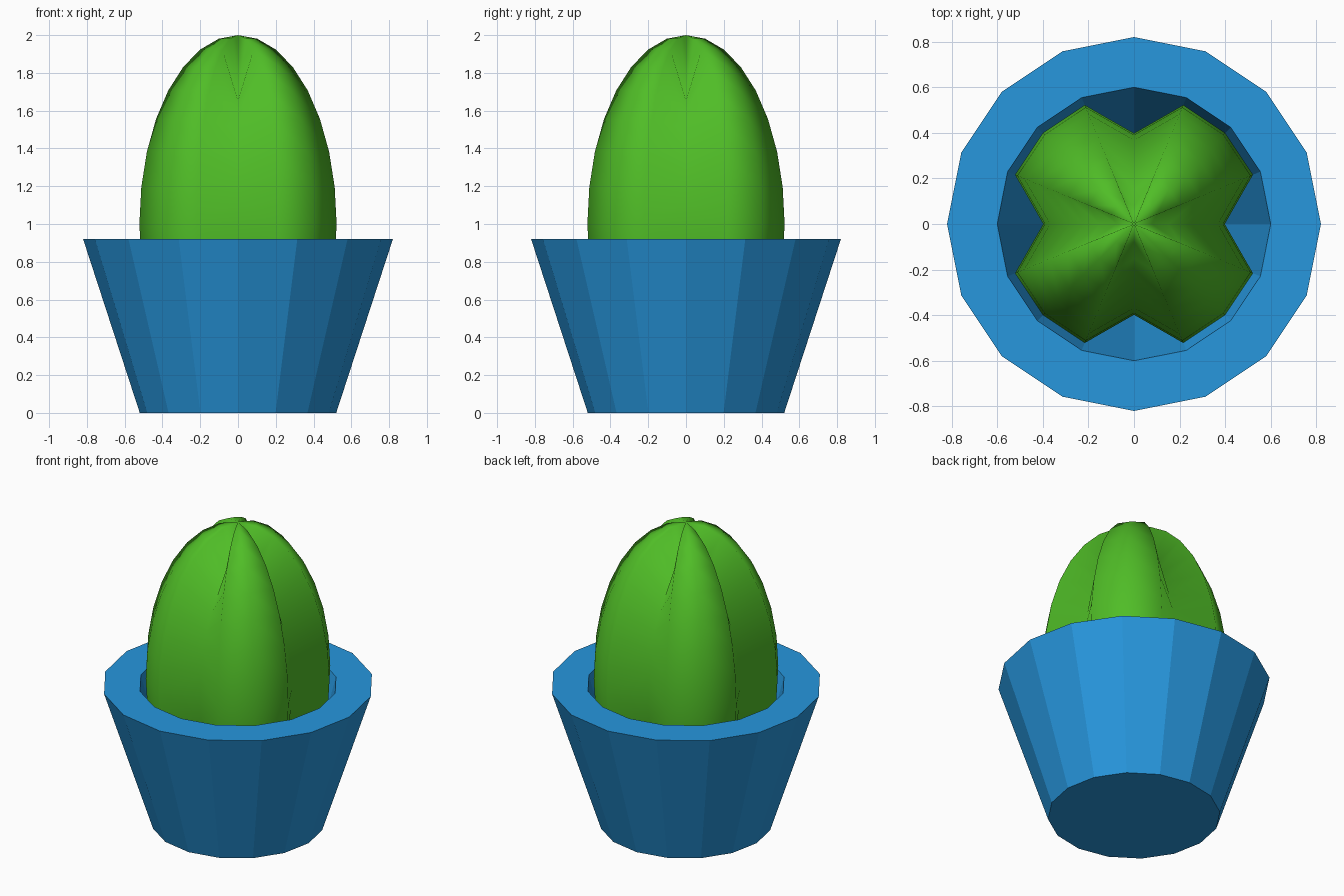
import bpy, bmesh, math

if "Cube" in bpy.data.objects:
    bpy.data.objects.remove(bpy.data.objects["Cube"])


def make_object(name, bm, color, smooth):
    bmesh.ops.recalc_face_normals(bm, faces=bm.faces)
    for f in bm.faces:
        f.smooth = smooth
    mesh = bpy.data.meshes.new(name)
    bm.to_mesh(mesh)
    bm.free()
    mat = bpy.data.materials.new(name + "_color")
    mat.diffuse_color = color
    mat.use_nodes = True
    mat.node_tree.nodes["Principled BSDF"].inputs["Base Color"].default_value = mat.diffuse_color
    mesh.materials.append(mat)
    obj = bpy.data.objects.new(name, mesh)
    bpy.context.collection.objects.link(obj)
    return obj


SIDES = 16

# Pot: tapered 16-sided shell, (radius, height) from outer base to inner floor
bm = bmesh.new()
rings = []
for r, z in [(0.52, 0), (0.82, 0.92), (0.60, 0.92), (0.38, 0.06)]:
    rings.append([bm.verts.new((r * math.cos(2 * math.pi * i / SIDES),
                                r * math.sin(2 * math.pi * i / SIDES), z))
                  for i in range(SIDES)])
for a, b in zip(rings, rings[1:]):
    for i in range(SIDES):
        j = (i + 1) % SIDES
        bm.faces.new((a[i], a[j], b[j], b[i]))
bm.faces.new(rings[0])
bm.faces.new(rings[-1])
make_object("pot", bm, (0.02, 0.31, 0.73, 1), False)

# Cactus: stretched sphere with four meridians pulled towards the centre
bm = bmesh.new()
bmesh.ops.create_uvsphere(bm, u_segments=SIDES, v_segments=16, radius=1)
grooves = {v for v in bm.verts
           if min(abs(v.co.x), abs(v.co.y)) < 1e-4 and abs(v.co.z) < 0.999}
for v in bm.verts:
    k = 0.705 if v in grooves else 1
    v.co = (v.co.x * 0.565 * k, v.co.y * 0.565 * k, v.co.z * k)

# Split the bent groove quads from the groove out to the next rib ring
for f in list(bm.faces):
    inner = [v for v in f.verts if v in grooves]
    if len(f.verts) == 4 and len(inner) == 2:
        outer = [v for v in f.verts if v not in grooves]
        a = max(inner, key=lambda v: abs(v.co.z))
        b = min(outer, key=lambda v: abs(v.co.z))
        bmesh.utils.face_split(f, a, b)
bmesh.ops.translate(bm, verts=bm.verts, vec=(0, 0, 1))
make_object("cactus", bm, (0.08, 0.51, 0.02, 1), True)
